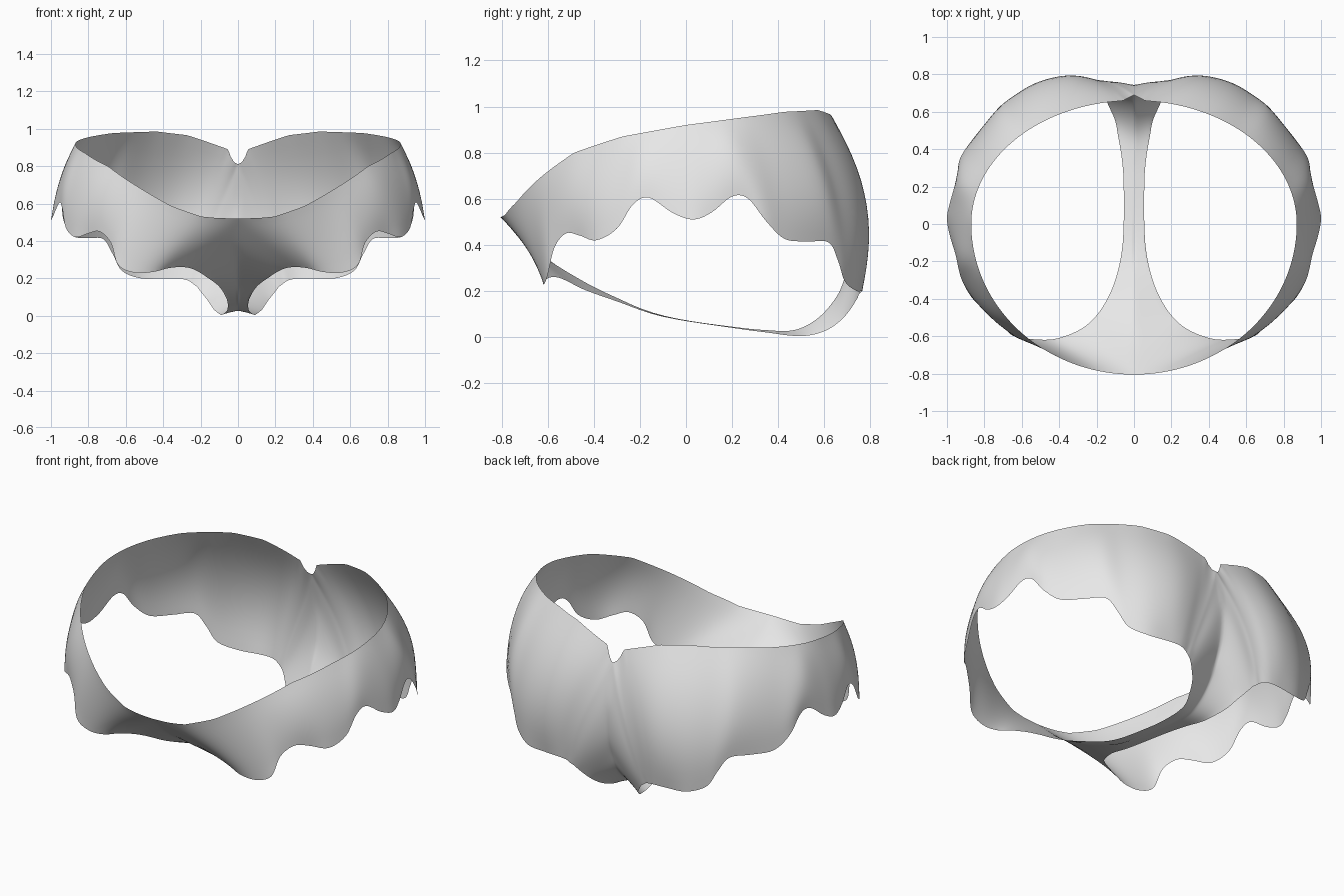
import bpy, bmesh, math
from mathutils import Vector

if "Cube" in bpy.data.objects:
    bpy.data.objects.remove(bpy.data.objects["Cube"])

SUB, ROWS = 5, 14   # resampling around the leg hole, rows from leg edge outwards

# scalloped leg edge, front to back
LEG = [(.29,-.565,.26), (.37,-.60,.255), (.45,-.618,.235), (.55,-.615,.23), (.64,-.60,.27),
       (.68,-.57,.39), (.74,-.52,.45), (.80,-.46,.44), (.87,-.39,.42), (.92,-.30,.47),
       (.94,-.23,.575), (.955,-.16,.605), (.985,-.06,.54), (1,.03,.51), (.985,.11,.54),
       (.96,.20,.61), (.945,.27,.60), (.93,.35,.50), (.88,.43,.425), (.80,.53,.415),
       (.72,.62,.41), (.67,.66,.33), (.62,.69,.24), (.52,.74,.20), (.40,.76,.20),
       (.33,.765,.20), (.29,.76,.195), (.26,.75,.185), (.24,.745,.17)]
# leg edge along the crotch strap, back to front
STRAP = [(.22,.735,.155), (.20,.72,.13), (.16,.68,.08), (.13,.62,.035), (.10,.55,.01),
         (.085,.47,.005), (.065,.35,.02), (.055,.20,.04), (.06,-.10,.088), (.10,-.30,.155),
         (.165,-.44,.205), (.23,-.52,.245)]
# centre line of the strap (y, z), back to front
CENTRE = [(.74,.60), (.735,.40), (.69,.26), (.65,.17), (.57,.08), (.47,.03),
          (.35,.03), (.20,.045), (-.10,.09), (-.30,.17), (-.46,.25), (-.63,.36)]
# waist height by angle from the front, with a notch at the back
WAIST = [(0,.52), (7,.522), (13,.53), (24,.585), (38,.69), (53,.80), (70,.87), (90,.92),
         (110,.95), (130,.977), (150,.985), (162,.965), (170,.925), (176.5,.89),
         (177.4,.85), (178.7,.82), (180,.81)]
# outward bulge of the cloth by leg-edge angle
BULGE = [(27,0), (42,0), (60,.03), (90,.02), (120,.05), (138,.08), (145,.095), (151,.105),
         (157,.08), (162.2,.045)]


def interp(keys, x):
    for (x0, v0), (x1, v1) in zip(keys, keys[1:]):
        if x <= x1:
            return v0 + (v1 - v0) * max(0, (x - x0) / (x1 - x0))
    return keys[-1][1]


def spline(pts, closed=False):
    """Catmull-Rom samples; an open curve leaves out its last point."""
    out, n = [], len(pts)
    for i in range(n if closed else n - 1):
        a, b, c, d = (pts[(i + k) % n if closed else min(n - 1, max(0, i + k))]
                      for k in (-1, 0, 1, 2))
        for s in range(SUB):
            t = s / SUB
            out.append(.5 * (2*b + (c - a)*t + (2*a - 5*b + 4*c - d)*t*t + (3*b - a - 3*c + d)*t**3))
    return out


def waist_point(w):
    w = min(180, max(0, w))
    r = math.radians(w)
    depth = .805 if w < 90 else .66 + .03 * max(0, (w - 176) / 4)
    return Vector((.87 * math.sin(r), -depth * math.cos(r), interp(WAIST, w)))


# match each leg-edge point to an angle on the waist
angles, bulge = [], []
for x, y, z in LEG:
    ang = math.degrees(math.atan2(x, -y))
    t = (ang - 94.5) / 67.5
    angles.append(ang + (27 if t < 0 else 18) * t**3)
    bulge.append(interp(BULGE, ang))
angles[0], angles[-1] = 0, 180
bulge += [.025, .01] + [0] * 10

# outer boundary: waist, then centre line back to the front
line = [waist_point(180)] + [Vector((0, y, z)) for y, z in CENTRE] + [waist_point(0)]
for end in (0, -1):
    line[end].x = 0
rim = [waist_point(w) for w in spline(angles)] + spline(line)
rim[0].x = 0
leg = spline([Vector(p) for p in LEG + STRAP], True)
puff = spline(bulge, True)

# sheet lofted between leg edge and outer boundary
bm = bmesh.new()
grid = []
for p, q, b in zip(leg, rim, puff):
    col = []
    for j in range(ROWS + 1):
        t = j / ROWS
        v = p.lerp(q, t)
        out = Vector((v.x, v.y, 0)).normalized()
        col.append(bm.verts.new(v + out * (4 * t * (1 - t) * b)))
    grid.append(col)
for i, a in enumerate(grid):
    b = grid[(i + 1) % len(grid)]
    for j in range(ROWS):
        bm.faces.new((a[j], b[j], b[j + 1], a[j + 1]))

# relax the inside of the sheet so the cloth is even
inner = [v for col in grid for v in col[1:-1]]
for _ in range(10):
    bmesh.ops.smooth_vert(bm, verts=inner, factor=.5,
                          use_axis_x=True, use_axis_y=True, use_axis_z=True)
bmesh.ops.remove_doubles(bm, verts=bm.verts, dist=.0005)

mesh = bpy.data.meshes.new("brief")
bm.to_mesh(mesh)
bm.free()
brief = bpy.data.objects.new("brief", mesh)
bpy.context.collection.objects.link(brief)
mir = brief.modifiers.new("mirror", 'MIRROR')
mir.merge_threshold = .001

mat = bpy.data.materials.new("light grey cloth")
mat.diffuse_color = (.8, .8, .8, 1)
mat.use_nodes = True
mat.node_tree.nodes["Principled BSDF"].inputs["Base Color"].default_value = mat.diffuse_color
mesh.materials.append(mat)
bpy.context.view_layer.objects.active = brief
brief.select_set(True)
bpy.ops.object.shade_smooth_by_angle(angle=math.radians(80))
